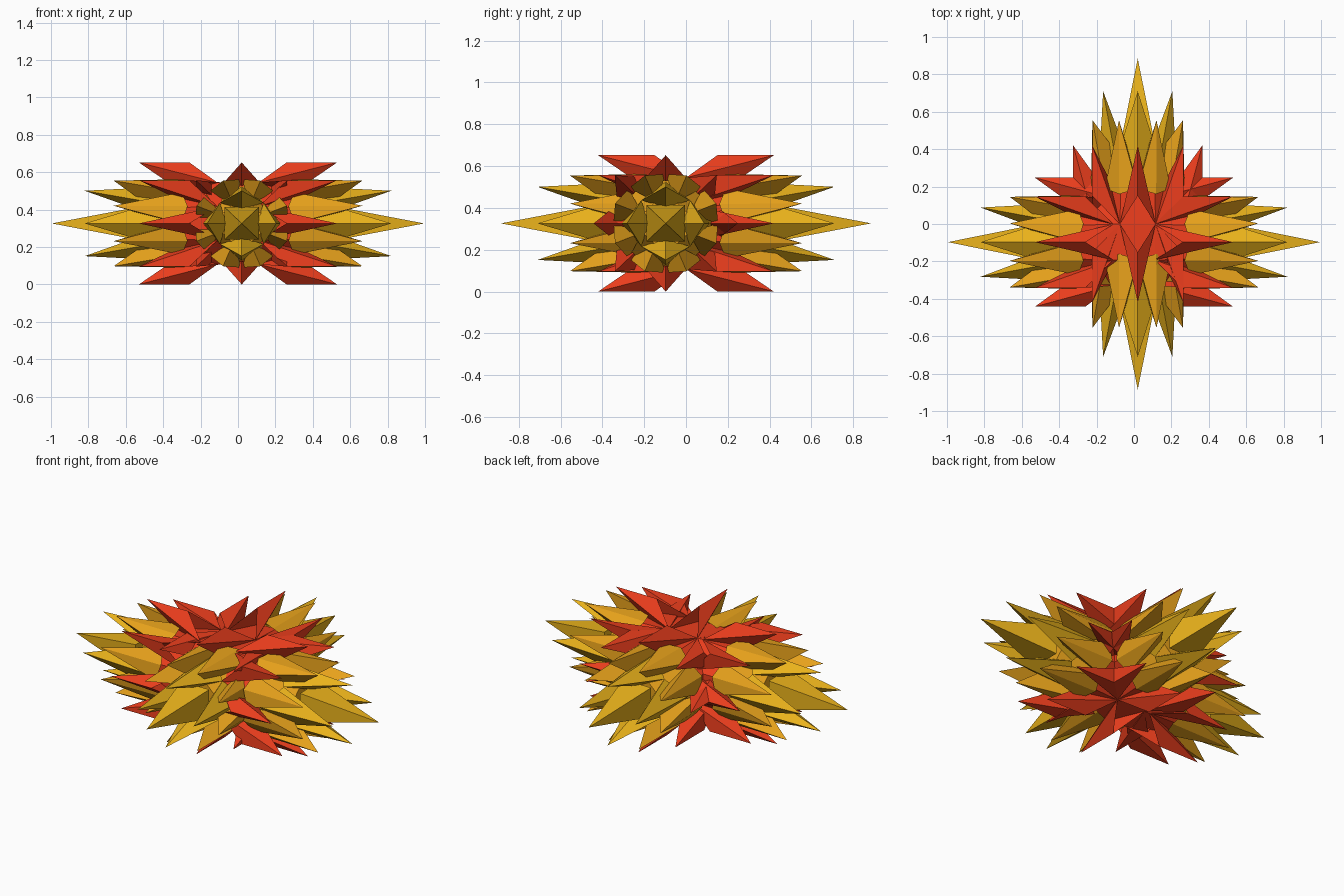
import bpy, bmesh
from math import sin, cos, radians

if "Cube" in bpy.data.objects:
    bpy.data.objects.remove(bpy.data.objects["Cube"])

def material(name, color):
    m = bpy.data.materials.new(name)
    m.diffuse_color = (*color, 1)
    m.use_nodes = True
    m.node_tree.nodes["Principled BSDF"].inputs["Base Color"].default_value = m.diffuse_color
    return m

YELLOW = material("yellow", (0.83, 0.45, 0.011))
AMBER = material("amber", (0.80, 0.36, 0.011))
RED = material("red", (0.83, 0.047, 0.012))

ZC = 0.326       # height of the burst's middle
FLAT = 0.945     # vertical squash of every ring

def polar(r, angle, h):
    a = radians(angle)
    return (h, r * cos(a), r * sin(a) * FLAT)

def place(p, axis, sign, shift, centre):
    """Map (along, sideways, up) into the world for one burst direction."""
    h, u, v = p
    h = sign * (h + shift)
    if axis == "x":
        return (centre[0] + h, centre[1] + u, ZC + v)
    return (centre[0] + u, centre[1] + h, ZC + v)

def finish(bm, name, mat):
    bmesh.ops.recalc_face_normals(bm, faces=bm.faces)
    me = bpy.data.meshes.new(name)
    bm.to_mesh(me)
    bm.free()
    ob = bpy.data.objects.new(name, me)
    me.materials.append(mat)
    bpy.context.collection.objects.link(ob)

def add_spike(bm, tip, base, put):
    """Pyramid from a base loop to a tip."""
    t = bm.verts.new(put(tip))
    b = [bm.verts.new(put(p)) for p in base]
    for i in range(len(b)):
        bm.faces.new((b[i], b[(i + 1) % len(b)], t))
    for i in range(1, len(b) - 1):
        bm.faces.new((b[0], b[i + 1], b[i]))

# name, colour, count, first angle, tip (r, h), outer base, side base (r, h, half angle), inner base
RINGS = [
    ("outer_spikes", RED, 8, 0, (0.345, 0.42), (0.345, 0.15), (0.25, 0.0, 22.5), (0.215, 0.24)),
    ("middle_spikes", AMBER, 8, 22.5, (0.262, 0.555), (0.258, 0.16), (0.25, 0.19, 22.5), (0.12, 0.38)),
    ("inner_spikes", YELLOW, 4, 0, (0.185, 0.71), (0.21, 0.25), (0.165, 0.34, 45), (0.08, 0.43)),
]

def core(name, rings, mat, signs, axis, shift, centre):
    """Convex solid through octagon rings."""
    bm = bmesh.new()
    for sign in signs:
        for r, h in rings:
            for k in range(8):
                bm.verts.new(place(polar(r, 22.5 + 45 * k, h), axis, sign, shift, centre))
    bmesh.ops.convex_hull(bm, input=bm.verts)
    bmesh.ops.delete(bm, geom=[v for v in bm.verts if not v.link_faces], context="VERTS")
    finish(bm, name, mat)

def burst(axis, shift, centre):
    for sign, side in ((1, "positive"), (-1, "negative")):
        put = lambda p: place(p, axis, sign, shift, centre)
        tag = f"{axis}_{side}"
        # rings of long spikes
        for name, mat, n, start, tip, out, flank, inn in RINGS:
            bm = bmesh.new()
            for k in range(n):
                a = start + k * 360 / n
                r, h, d = flank
                add_spike(bm, polar(tip[0], a, tip[1]),
                          [polar(out[0], a, out[1]), polar(r, a + d, h),
                           polar(inn[0], a, inn[1]), polar(r, a - d, h)], put)
            finish(bm, f"{name}_{tag}", mat)
        # square centre spike
        bm = bmesh.new()
        add_spike(bm, (0.885, 0, 0), [polar(0.13, 45 + 90 * k, 0.43) for k in range(4)], put)
        finish(bm, f"centre_spike_{tag}", YELLOW)
        # yellow cap under the long spikes
        core(f"cap_{tag}", ((0.235, 0.2), (0.12, 0.4)), AMBER, (sign,), axis, shift, centre)
    # red core joining both halves
    core(f"core_{axis}", ((0.25, 0.003), (0.235, 0.2)), RED, (1, -1), axis, shift, centre)

burst("x", 0.11, (0.0, -0.097))
burst("y", 0.0, (0.02, 0.0))
